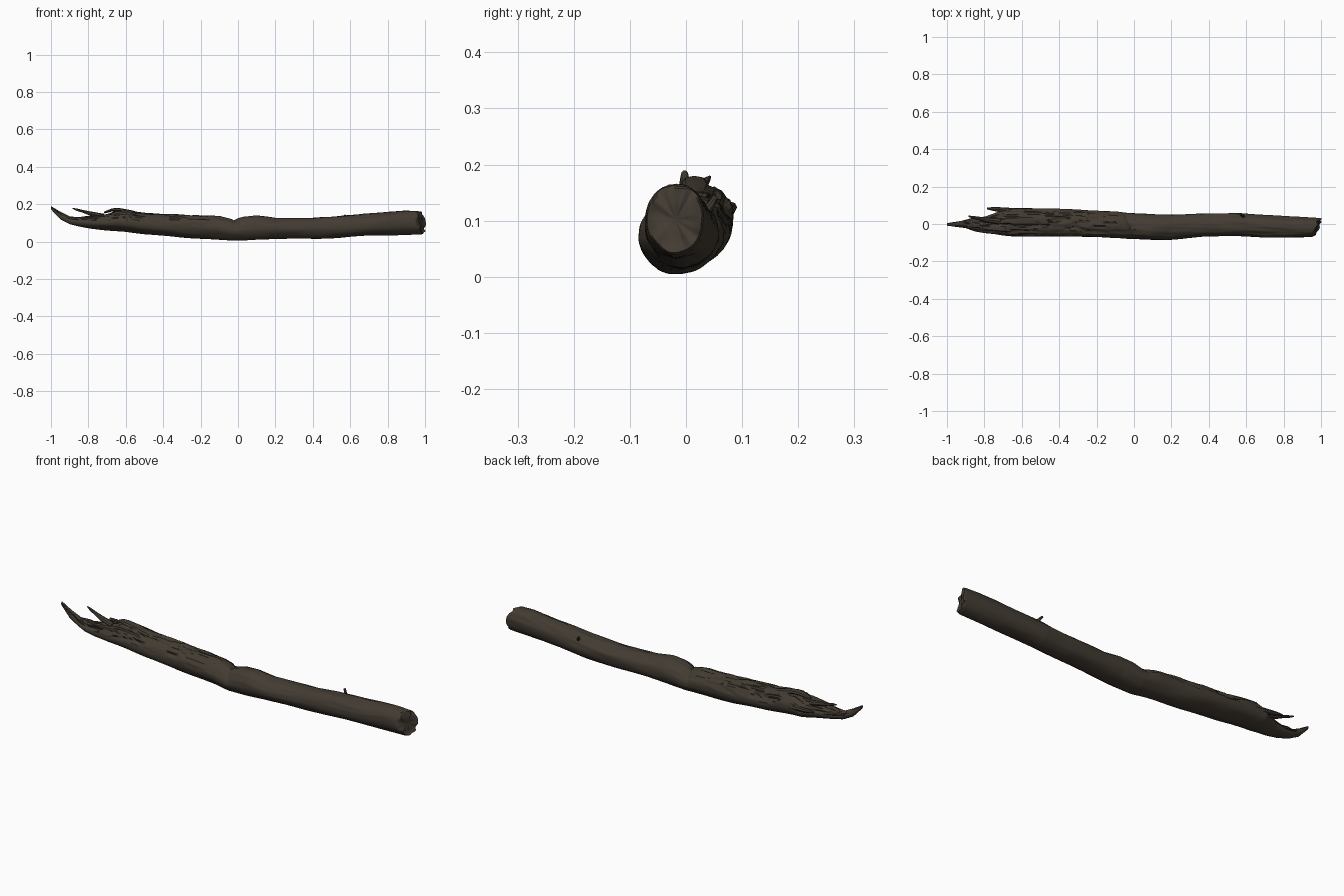
import bpy, bmesh, math
from mathutils import Vector, noise

bark = bpy.data.materials.new("dark brown bark")
bark.diffuse_color = (0.055, 0.044, 0.032, 1)

# log stations: x, y min, y max, z min, z max
STATIONS = [
    (-1.00, -0.009, 0.004, 0.172, 0.190),
    (-0.95, -0.016, 0.012, 0.118, 0.160),
    (-0.90, -0.022, 0.020, 0.092, 0.135),
    (-0.85, -0.040, 0.030, 0.080, 0.130),
    (-0.79, -0.050, 0.042, 0.070, 0.138),
    (-0.74, -0.055, 0.060, 0.064, 0.145),
    (-0.70, -0.062, 0.084, 0.060, 0.150),
    (-0.65, -0.066, 0.086, 0.056, 0.170),
    (-0.60, -0.066, 0.086, 0.052, 0.168),
    (-0.50, -0.068, 0.084, 0.040, 0.154),
    (-0.30, -0.068, 0.078, 0.022, 0.146),
    (-0.10, -0.072, 0.066, 0.010, 0.136),
    (-0.02, -0.080, 0.056, 0.005, 0.116),
    (0.03, -0.082, 0.054, 0.006, 0.134),
    (0.10, -0.085, 0.051, 0.010, 0.140),
    (0.20, -0.082, 0.051, 0.014, 0.124),
    (0.40, -0.067, 0.056, 0.015, 0.128),
    (0.55, -0.064, 0.059, 0.021, 0.138),
    (0.70, -0.074, 0.049, 0.032, 0.148),
    (0.90, -0.072, 0.037, 0.038, 0.166),
    (0.97, -0.070, 0.033, 0.040, 0.164),
]


def station(x):
    for a, b in zip(STATIONS, STATIONS[1:]):
        if x <= b[0]:
            t = (x - a[0]) / (b[0] - a[0])
            return [p + (q - p) * t for p, q in zip(a, b)][1:]
    return list(STATIONS[-1][1:])


def finish(name, bm, angle=45):
    bmesh.ops.recalc_face_normals(bm, faces=bm.faces)
    me = bpy.data.meshes.new(name)
    bm.to_mesh(me)
    bm.free()
    me.materials.append(bark)
    ob = bpy.data.objects.new(name, me)
    bpy.context.collection.objects.link(ob)
    bpy.ops.object.select_all(action='DESELECT')
    ob.select_set(True)
    bpy.context.view_layer.objects.active = ob
    bpy.ops.object.shade_smooth_by_angle(angle=math.radians(angle))


def skin(bm, rings):
    loops = [[bm.verts.new(p) for p in r] for r in rings]
    n = len(loops[0])
    for a, b in zip(loops, loops[1:]):
        for i in range(n):
            bm.faces.new((a[i], a[(i + 1) % n], b[(i + 1) % n], b[i]))
    bm.faces.new(loops[0])
    bm.faces.new(loops[-1])


def log_ring(x, n=56):
    y0, y1, z0, z1 = station(x)
    cy, cz, ry, rz = (y0 + y1) / 2, (z0 + z1) / 2, (y1 - y0) / 2, (z1 - z0) / 2
    size = min(1, min(ry, rz) / 0.05)
    ring = []
    for i in range(n):
        a = 2 * math.pi * i / n
        c, s = math.cos(a), math.sin(a)
        top = max(0, min(1, (s + 0.1) / 0.6))
        # broad lumps, long grain, and torn steps on the weathered upper side
        d = 0.004 * noise.noise((x * 5, c * 1.5, s * 1.5))
        d += 0.0025 * noise.noise((x * 8, c * 6, s * 6 + 9)) * (0.3 + top)
        torn = max(0, min(1, (0.1 - x) / 0.5)) * top
        step = noise.noise((x * 9 + 4, c * 4, s * 4))
        d -= 0.009 * torn * max(0, min(1, (step - 0.05) * 9))
        d -= 0.005 * torn * max(0, noise.noise((x * 22, c * 9, s * 9)))
        # bark crack around the middle
        d -= 0.006 * top * math.exp(-((x + 0.025 + 0.02 * c) / 0.008) ** 2)
        y = cy + (ry + d * size) * c
        z = cz + (rz + d * size) * s
        # slanted, ragged sawn end
        w = max(0, (x - 0.80) / 0.17)
        dx = w * (0.42 * (y + 0.02) - 0.12 * (z - 0.10)
                  + 0.012 * noise.noise((c * 2.5, s * 2.5, 3)))
        ring.append(Vector((x + dx + 0.003 * w, y, z)))
    return ring


# main log
bm = bmesh.new()
N = 270
rings = [log_ring(-1 + 1.97 * i / N) for i in range(N + 1)]
rim = rings[-1]
mid = sum(rim, Vector()) / len(rim)
for f, push in ((0.93, 0.008), (0.8, 0.006), (0.6, 0.004), (0.35, 0.004), (0.1, 0.004)):
    cap = []
    for p in rim:
        q = mid.lerp(p, f)
        q.x += push + 0.010 * noise.noise((1, q.y * 35, q.z * 35))
        cap.append(q)
    rings.append(cap)
skin(bm, rings)
finish("log", bm)


def splinter(name, pts, flat=0.5, n=8):
    """Tapered shard through (x, y, z, radius) points."""
    bm = bmesh.new()
    ps = [Vector(p[:3]) for p in pts]
    rings = []
    for k, p in enumerate(ps):
        d = (ps[min(k + 1, len(ps) - 1)] - ps[max(k - 1, 0)]).normalized()
        u = d.cross(Vector((0, 0, 1))).normalized()
        v = d.cross(u)
        r = pts[k][3]
        rings.append([p + u * r * math.cos(2 * math.pi * i / n)
                      + v * r * flat * math.sin(2 * math.pi * i / n) for i in range(n)])
    skin(bm, rings)
    finish(name, bm, 35)


# shards at the broken end
splinter("upright_splinter", [(-0.72, 0.015, 0.135, .018), (-0.79, 0.022, 0.150, .014),
                              (-0.83, 0.030, 0.162, .009), (-0.86, 0.035, 0.170, .008),
                              (-0.885, 0.042, 0.178, .003)], 0.8)
splinter("side_splinter", [(-0.64, 0.068, 0.115, .017), (-0.70, 0.076, 0.120, .013),
                           (-0.75, 0.080, 0.124, .011), (-0.785, 0.083, 0.128, .005)], 0.9)
splinter("top_slab", [(-0.50, 0.015, 0.140, .020), (-0.58, 0.018, 0.158, .026),
                      (-0.64, 0.015, 0.170, .022), (-0.67, 0.018, 0.170, .018),
                      (-0.715, 0.012, 0.155, .012)], 0.45)
splinter("front_slab", [(-0.60, -0.030, 0.135, .018), (-0.70, -0.028, 0.138, .014),
                        (-0.77, -0.025, 0.134, .010), (-0.82, -0.020, 0.130, .004)], 0.6)
splinter("low_shard", [(-0.78, 0.015, 0.105, .022), (-0.86, 0.018, 0.118, .016),
                       (-0.91, 0.012, 0.124, .008), (-0.93, 0.012, 0.128, .003)], 0.5)

# small twig stub on the rear side
splinter("twig_stub", [(0.59, 0.030, 0.110, .011), (0.58, 0.044, 0.128, .007),
                       (0.57, 0.052, 0.142, .005)], 1.0)
